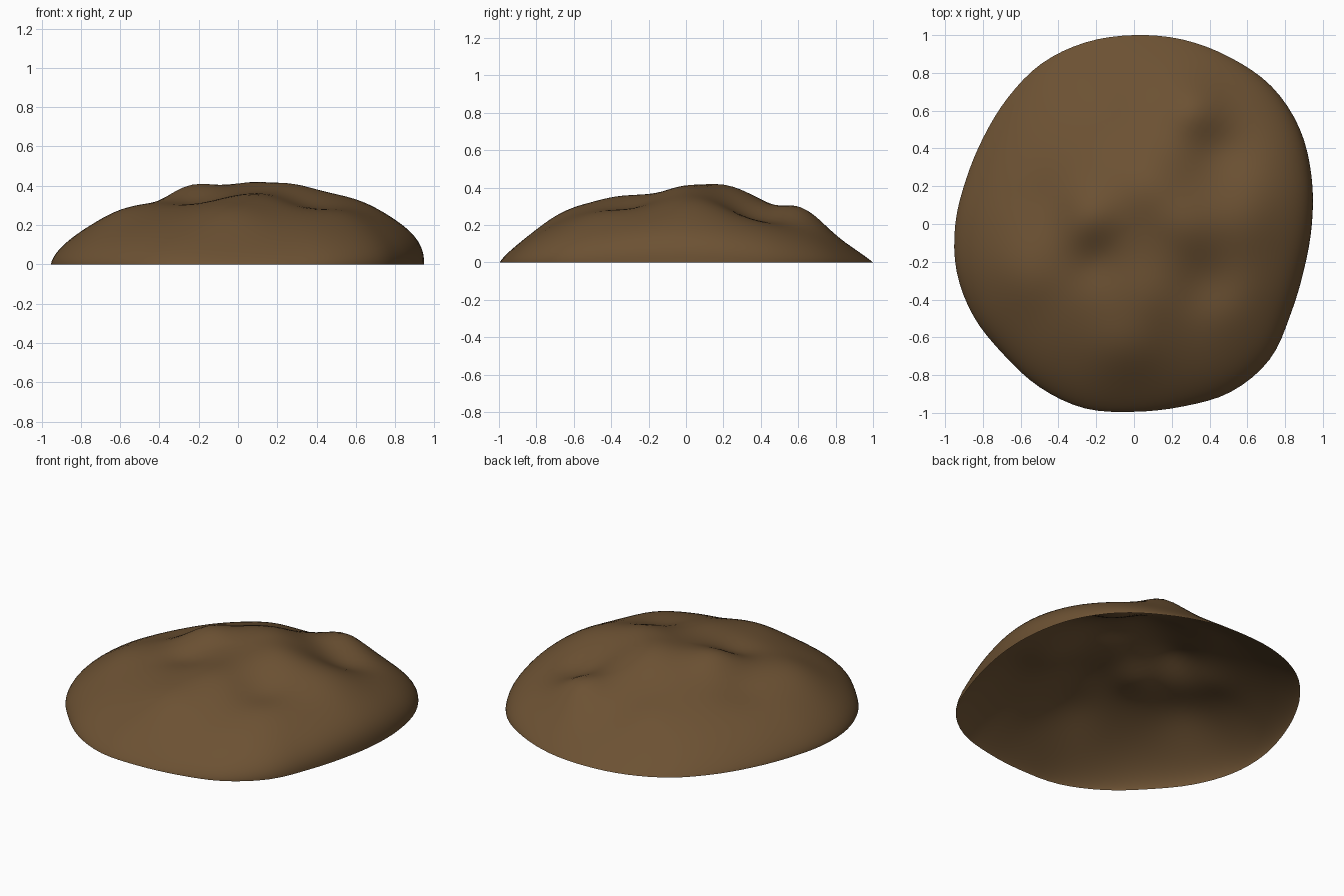
import bpy, bmesh, math

if "Cube" in bpy.data.objects:
    bpy.data.objects.remove(bpy.data.objects["Cube"])

SEG, RINGS, HEIGHT = 96, 36, 0.36

# Footprint radius every 15 degrees, edge roundness every 45 degrees
OUTLINE = [.942, .973, 1.012, 1.03, 1.018, 1.01, 1.0, .995, .98, .945, .92, .92,
           .946, .972, .98, .977, .998, 1.01, .994, 1.0, 1.026, 1.015, .957, .932]
ROUND = [.40, .62, .98, .82, .65, .65, .8, .55]

# Lumps and hollows: x, y, height, spread
LUMPS = [(-.25, .05, .065, .12), (.07, .22, .065, .15), (.28, .0, .05, .13),
         (.60, .03, .04, .15), (.46, .38, -.06, .13), (.32, .63, .085, .12),
         (-.03, -.66, .045, .14), (.08, -.38, .03, .13), (.38, -.32, -.03, .11),
         (-.60, -.28, .03, .13), (-.45, .10, -.03, .12), (-.20, -.20, -.035, .10),
         (-.20, .64, .015, .10), (.55, -.42, .02, .13)]


def cyclic(values, a):
    """Smooth closed interpolation of values around a full turn."""
    n = len(values)
    f = (a / math.tau * n) % n
    i, t = int(f), f - int(f)
    p0, p1, p2, p3 = (values[(i + k) % n] for k in (-1, 0, 1, 2))
    return .5 * (2 * p1 + (p2 - p0) * t + (2 * p0 - 5 * p1 + 4 * p2 - p3) * t * t
                 + (3 * p1 - p0 - 3 * p2 + p3) * t ** 3)


def height(x, y, s, a):
    if s > .9999:
        return 0.0
    q = cyclic(ROUND, a)
    z = HEIGHT * (1 - s * s) ** q
    lumps = sum(h * math.exp(-((x - cx) ** 2 + (y - cy) ** 2) / (2 * w * w))
                for cx, cy, h, w in LUMPS)
    return max(0, z + lumps * (1 - s ** 6))


# Mound: open-bottomed shell of concentric rings
bm = bmesh.new()
centre = bm.verts.new((0, 0, height(0, 0, 0, 0)))
rings = []
for j in range(1, RINGS + 1):
    s = math.sin(j / RINGS * math.pi / 2)
    ring = []
    for i in range(SEG):
        a = math.tau * i / SEG
        r = cyclic(OUTLINE, a) * s
        x, y = r * math.cos(a), r * math.sin(a)
        ring.append(bm.verts.new((x, y, height(x, y, s, a))))
    rings.append(ring)
for i in range(SEG):
    k = (i + 1) % SEG
    bm.faces.new((centre, rings[0][i], rings[0][k]))
    for lo, hi in zip(rings, rings[1:]):
        bm.faces.new((lo[i], hi[i], hi[k], lo[k]))
for f in bm.faces:
    f.smooth = True
mesh = bpy.data.meshes.new("dirt_mound")
bm.to_mesh(mesh)
bm.free()
mound = bpy.data.objects.new("dirt_mound", mesh)
bpy.context.collection.objects.link(mound)

# Brown soil
soil = bpy.data.materials.new("soil")
soil.diffuse_color = (.15, .083, .033, 1)
soil.use_nodes = True
soil.node_tree.nodes["Principled BSDF"].inputs["Base Color"].default_value = soil.diffuse_color
mesh.materials.append(soil)
